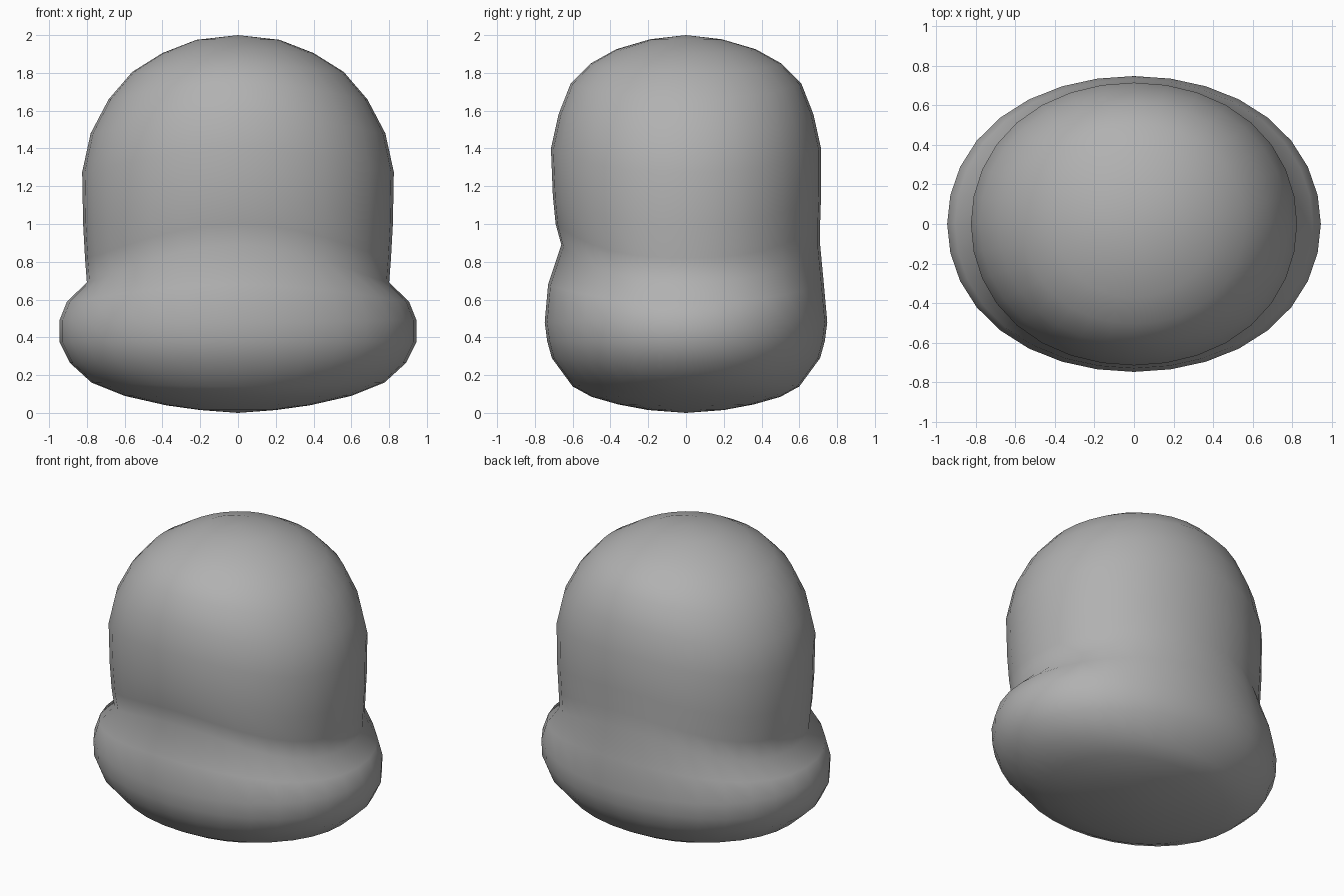
import bpy, bmesh
from math import sin, cos, pi

if "Cube" in bpy.data.objects:
    bpy.data.objects.remove(bpy.data.objects["Cube"])

SEG = 32
# Rings, top to bottom: side height, side radius, front/back height, front radius, back radius
RINGS = [
    (1.975, .22, 1.978, .19, .19), (1.905, .40, 1.925, .37, .37),
    (1.805, .56, 1.85, .505, .505), (1.66, .685, 1.745, .61, .61),
    (1.48, .78, 1.58, .675, .675), (1.275, .825, 1.40, .715, .715),
    (1.0, .82, 1.15, .705, .715), (.82, .81, 1.0, .69, .71),
    (.69, .80, .89, .66, .71), (.59, .905, .68, .73, .73),
    (.49, .945, .48, .748, .748), (.375, .945, .38, .735, .735),
    (.265, .89, .29, .71, .71), (.16, .775, .14, .60, .60),
    (.09, .60, .085, .50, .50), (.04, .38, .045, .36, .36),
    (.015, .20, .015, .20, .20),
]

# Domed body flowing into a wide rounded base, lofted as one skin
bm = bmesh.new()
loops = []
for zx, rx, zy, front, back in RINGS:
    loop = []
    for i in range(SEG):
        a = 2 * pi * i / SEG
        c, s = cos(a), sin(a)
        full = 1 + 0.015 * sin(2 * a) ** 2
        ry = back if s > 0 else front
        z = zx + (zy - zx) * abs(s) ** 2.7
        loop.append(bm.verts.new((rx * c * full, ry * s * full, z)))
    loops.append(loop)
for upper, lower in zip(loops, loops[1:]):
    for i in range(SEG):
        j = (i + 1) % SEG
        bm.faces.new((upper[i], lower[i], lower[j], upper[j]))

# Rounded caps
for loop, z in ((loops[0], 2.0), (loops[-1], 0.0)):
    pole = bm.verts.new((0, 0, z))
    for i in range(SEG):
        bm.faces.new((pole, loop[i], loop[(i + 1) % SEG]))
bmesh.ops.recalc_face_normals(bm, faces=bm.faces[:])
for f in bm.faces:
    f.smooth = True

mesh = bpy.data.meshes.new("domed_body")
bm.to_mesh(mesh)
bm.free()
bpy.context.collection.objects.link(bpy.data.objects.new("domed_body", mesh))

# Dark grey colour
grey = bpy.data.materials.new("dark_grey")
grey.diffuse_color = (0.44, 0.44, 0.44, 1)
grey.use_nodes = True
grey.node_tree.nodes["Principled BSDF"].inputs["Base Color"].default_value = grey.diffuse_color
mesh.materials.append(grey)
